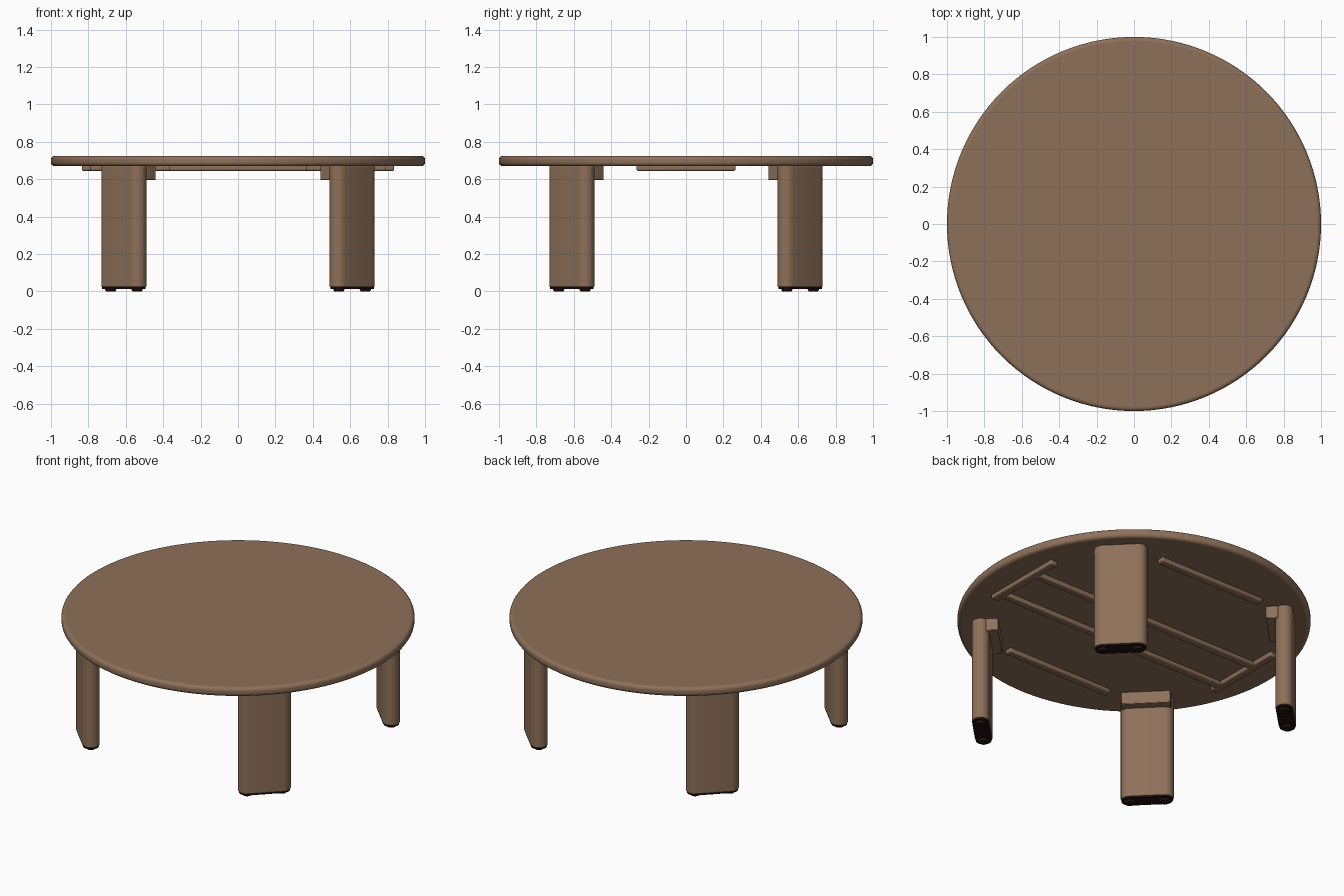
import bpy, bmesh, math
from mathutils import Matrix

if "Cube" in bpy.data.objects:
    bpy.data.objects.remove(bpy.data.objects["Cube"])


def material(name, rgb):
    m = bpy.data.materials.new(name)
    m.diffuse_color = (*rgb, 1)
    m.use_nodes = True
    m.node_tree.nodes["Principled BSDF"].inputs["Base Color"].default_value = m.diffuse_color
    return m


WOOD = material("brown wood", (0.27, 0.163, 0.1))
DARK = material("dark rubber", (0.016, 0.005, 0.005))


def finish(bm, name, mat, bevel=0.0, segments=3, matrix=Matrix()):
    """Turn a bmesh into a smooth-shaded, softly beveled object."""
    bmesh.ops.recalc_face_normals(bm, faces=bm.faces)
    mesh = bpy.data.meshes.new(name)
    bm.to_mesh(mesh)
    bm.free()
    mesh.transform(matrix)
    mesh.materials.append(mat)
    obj = bpy.data.objects.new(name, mesh)
    bpy.context.collection.objects.link(obj)
    if bevel:
        mod = obj.modifiers.new("soft edge", 'BEVEL')
        mod.width, mod.segments = bevel, segments
        mod.limit_method, mod.angle_limit = 'ANGLE', math.radians(40)
    bpy.ops.object.select_all(action='DESELECT')
    bpy.context.view_layer.objects.active = obj
    obj.select_set(True)
    bpy.ops.object.shade_smooth_by_angle(angle=math.radians(40))
    return obj


def prism(name, outline, z0, z1, mat, bevel=0.0, segments=3, matrix=Matrix()):
    """Extrude a flat outline from z0 to z1."""
    bm = bmesh.new()
    face = bm.faces.new([bm.verts.new((x, y, z0)) for x, y in outline])
    up = bmesh.ops.extrude_face_region(bm, geom=[face])
    for v in up["geom"]:
        if isinstance(v, bmesh.types.BMVert):
            v.co.z = z1
    return finish(bm, name, mat, bevel, segments, matrix)


def circle(r, n, cx=0, cy=0):
    return [(cx + r * math.cos(2 * math.pi * i / n), cy + r * math.sin(2 * math.pi * i / n))
            for i in range(n)]


def stadium(cx, width, thick, n=10):
    """Slab outline, long along y, with fully round ends."""
    r, h = thick / 2, (width - thick) / 2
    pts = []
    for side, start in ((1, 0), (-1, math.pi)):
        for i in range(n + 1):
            a = start + math.pi * i / n
            pts.append((cx + r * math.cos(a), side * h + r * math.sin(a)))
    return pts


def rect(x0, x1, y0, y1):
    return [(x0, y0), (x1, y0), (x1, y1), (x0, y1)]


# Round top with softened rim
prism("table_top", circle(1.0, 128), 0.67, 0.725, WOOD, 0.02, 4)

# Four slab legs on the diagonals, each with bracket, sole and two feet
R = 0.863
for i, label in enumerate(("back_right", "back_left", "front_left", "front_right")):
    turn = Matrix.Rotation(math.radians(45 + 90 * i), 4, 'Z')
    prism(label + "_leg", stadium(R, 0.302, 0.1), 0.022, 0.675, WOOD, 0.008, 2, turn)
    prism(label + "_bracket", rect(0.76, 0.83, -0.14, 0.14), 0.595, 0.675, WOOD, 0.004, 2, turn)
    prism(label + "_sole", stadium(R, 0.292, 0.09), 0.014, 0.024, DARK, matrix=turn)
    for side in (-1, 1):
        bm = bmesh.new()
        bmesh.ops.create_cone(bm, cap_ends=True, segments=24, radius1=0.025, radius2=0.034,
                              depth=0.02, matrix=Matrix.Translation((R, side * 0.1, 0.01)))
        finish(bm, label + "_foot", DARK, matrix=turn)

# Stiffening rails under the top
ZB, ZT = 0.645, 0.675
for y, label in ((-0.2, "front"), (0.09, "back")):
    prism(label + "_long_rail", rect(-0.8, 0.8, y - 0.025, y + 0.025), ZB, ZT, WOOD, 0.008, 2)
for s, label in ((-1, "left"), (1, "right")):
    x = s * 0.81
    prism(label + "_end_rail", rect(x - 0.025, x + 0.025, -0.265, 0.265), ZB, ZT, WOOD, 0.008, 2)
for s, label in ((-1, "front"), (1, "back")):
    y = s * 0.67
    prism(label + "_short_rail", rect(-0.37, 0.37, y - 0.025, y + 0.025), ZB, ZT, WOOD, 0.008, 2)
